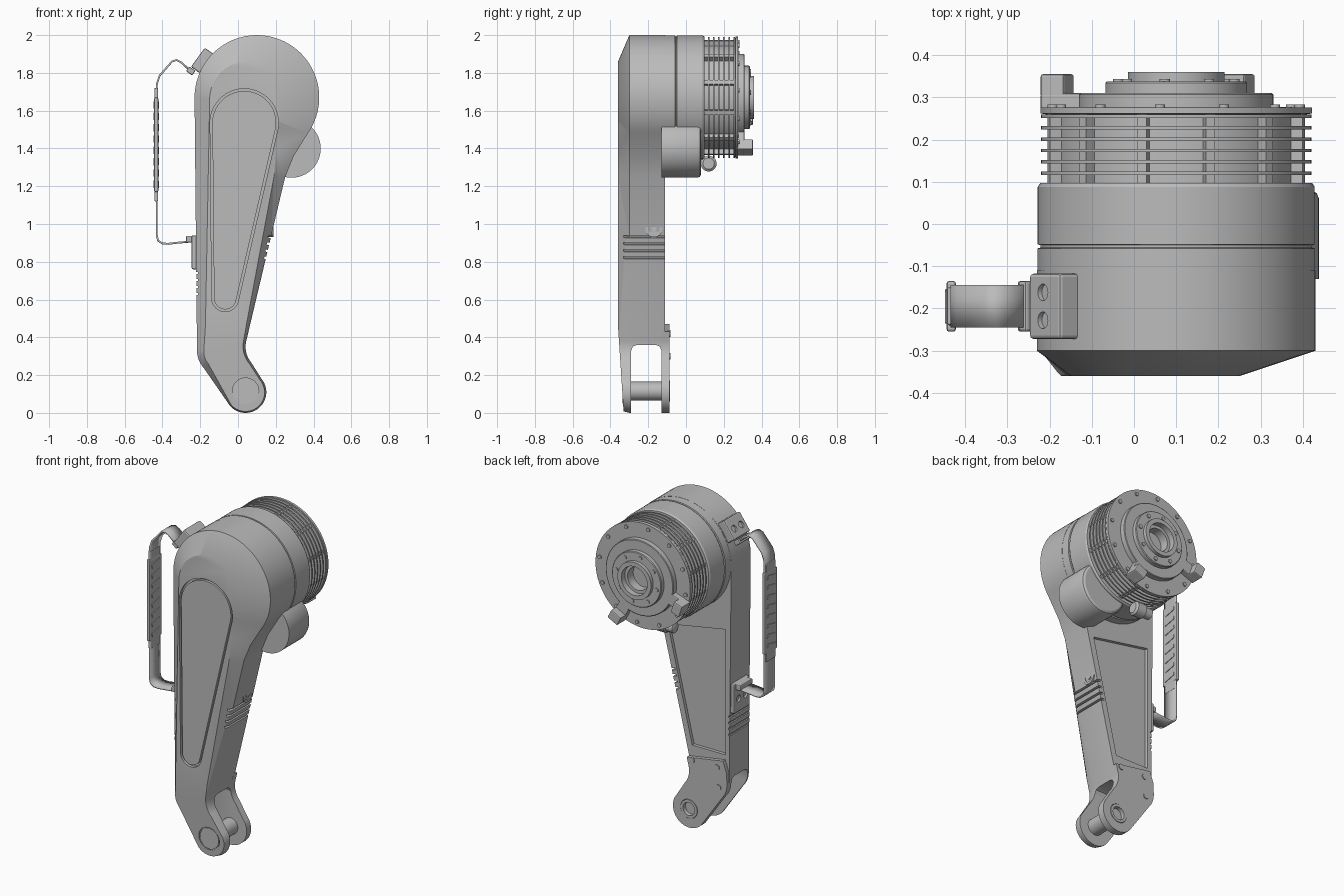
import bpy, bmesh, math
from math import sin, cos, radians, pi
from mathutils import Matrix

if "Cube" in bpy.data.objects:
    bpy.data.objects.remove(bpy.data.objects["Cube"])

grey = bpy.data.materials.new("plain_grey")
grey.use_nodes = True
grey.diffuse_color = (0.5, 0.5, 0.5, 1)
grey.node_tree.nodes["Principled BSDF"].inputs["Base Color"].default_value = (0.5, 0.5, 0.5, 1)
HX, HZ = 0.10, 1.67      # head axis
FX, FZ = 0.04, 0.115     # foot axis


def finish(name, bm, loc=(0, 0, 0), rot=(0, 0, 0)):
    bmesh.ops.remove_doubles(bm, verts=bm.verts, dist=1e-5)
    bmesh.ops.recalc_face_normals(bm, faces=bm.faces)
    me = bpy.data.meshes.new(name)
    bm.to_mesh(me)
    bm.free()
    me.materials.append(grey)
    ob = bpy.data.objects.new(name, me)
    bpy.context.collection.objects.link(ob)
    ob.location, ob.rotation_euler = loc, rot
    return ob


def smooth(ob, angle=30):
    bpy.ops.object.select_all(action='DESELECT')
    ob.select_set(True)
    bpy.context.view_layer.objects.active = ob
    bpy.ops.object.shade_smooth_by_angle(angle=radians(angle))
    return ob


def box(name, size, loc, rot=(0, 0, 0), bevel=0):
    bm = bmesh.new()
    bmesh.ops.create_cube(bm, size=1, matrix=Matrix.Diagonal((*size, 1)))
    if bevel:
        bmesh.ops.bevel(bm, geom=bm.edges[:], offset=bevel, segments=2, profile=0.5, affect='EDGES')
    return finish(name, bm, loc, rot)


def prism(name, pts, y0, y1, front=None, mid=None):
    """Outline in x,z swept from y0 (back) to y1 (front), with an optional chamfered front outline."""
    bm = bmesh.new()
    layers = [(pts, y0)] + ([(pts, mid)] if mid is not None else []) + [(front or pts, y1)]
    rings = [[bm.verts.new((x, y, z)) for x, z in p] for p, y in layers]
    n = len(pts)
    for a, b in zip(rings, rings[1:]):
        for i in range(n):
            bm.faces.new((a[i], a[(i + 1) % n], b[(i + 1) % n], b[i]))
    bm.faces.new(rings[0])
    bm.faces.new(rings[-1])
    return finish(name, bm)


def lathe(name, profile, loc=(0, 0, 0), rot=(0, 0, 0), seg=64):
    """Profile of (radius, y) turned about the y axis."""
    bm = bmesh.new()
    rings = [[bm.verts.new((r * cos(2 * pi * i / seg), y, r * sin(2 * pi * i / seg)))
              for i in range(seg)] for r, y in profile if r > 0]
    for a, b in zip(rings, rings[1:]):
        for i in range(seg):
            bm.faces.new((a[i], a[(i + 1) % seg], b[(i + 1) % seg], b[i]))
    bm.faces.new(rings[0])
    bm.faces.new(rings[-1])
    return smooth(finish(name, bm, loc, rot))


def disc(name, r, y0, y1, x, z, seg=48):
    return lathe(name, [(r, y0), (r, y1)], (x, 0, z), seg=seg)


def cut(ob, *cutters):
    bpy.context.view_layer.update()
    for c in cutters:
        m = ob.modifiers.new("cut", 'BOOLEAN')
        m.operation, m.solver, m.object = 'DIFFERENCE', 'EXACT', c
        bpy.context.view_layer.objects.active = ob
        bpy.ops.object.modifier_apply(modifier=m.name)
        bpy.data.objects.remove(c)


def arc(cx, cz, r, a0, a1, n):
    return [(cx + r * cos(radians(a0 + (a1 - a0) * i / n)),
             cz + r * sin(radians(a0 + (a1 - a0) * i / n))) for i in range(n + 1)]


def arm_outline(head, bend_r, foot_r, waist_r, shoulder):
    lower = arc(-0.08, 0.33, bend_r, 180, 222, 8) + arc(FX, FZ - 0.005, foot_r, 222, 400, 24) \
        + arc(0.17, 0.35, waist_r, 220, 167, 10)
    return arc(*head, -35, 180, 48) + lower + shoulder, lower


def teardrop(grow):
    """Tapered round-ended outline of the front panel."""
    return arc(0.033, 1.535, 0.173 + grow, -10, 176, 32) + arc(-0.068, 0.607, 0.063 + grow, 176, 350, 20)


# Arm housing with chamfered front
outline, lower = arm_outline((HX, HZ, 0.33), 0.137, 0.11, 0.13, [(0.25, 1.25), (0.295, 1.36)])
front, _ = arm_outline((0.05, 1.66, 0.2), 0.095, 0.095, 0.145, [(0.19, 1.25), (0.2, 1.4)])
arm = prism("arm_housing", outline, -0.11, -0.36, front, -0.30)
bm = bmesh.new()
bm.from_mesh(arm.data)
bmesh.ops.bisect_plane(bm, geom=bm.verts[:] + bm.edges[:] + bm.faces[:], plane_co=(0, -0.36, 0.46),
                       plane_no=(0, -0.46, -0.03), clear_outer=True)
bmesh.ops.holes_fill(bm, edges=bm.edges[:], sides=0)
bmesh.ops.recalc_face_normals(bm, faces=bm.faces[:])
bm.to_mesh(arm.data)
bm.free()

# Panel groove, rear recess, fork slot and foot ring groove
cut(arm, prism("panel_cut", teardrop(0.008), -0.342, -0.4),
    prism("rear_cut", [(-0.19, 0.5), (0.035, 0.5), (0.2, 1.2), (-0.19, 1.27)], -0.13, 0),
    box("slot_cut", (1, 0.16, 0.8), (0, -0.21, -0.04), bevel=0.03),
    disc("ring_cut", 0.07, -0.4, -0.329, FX, FZ))
# Side grip grooves on both flanks
for i in range(4):
    cut(arm, box("groove", (0.06, 0.26, 0.012), (0.18 - i * 0.0085, -0.2, 0.93 - i * 0.037), (0, radians(13), 0)),
        box("groove", (0.06, 0.26, 0.012), (-0.242, -0.2, 0.74 - i * 0.037)))
smooth(arm, 25)
smooth(prism("front_panel", teardrop(-0.004), -0.335, -0.358))

# Fork: rear cheek, pin and front cap
cheek = prism("rear_fork_cheek", lower + [(0.056, 0.43), (-0.19, 0.47), (-0.215, 0.4)], -0.127, -0.087)
cut(cheek, disc("bore", 0.058, -0.112, 0, FX, FZ))
smooth(cheek)
disc("fork_pin", 0.05, -0.31, -0.11, FX, FZ)
disc("front_pin_cap", 0.064, -0.30, -0.336, FX, FZ)
lathe("pin_collar", [(0.056, -0.112), (0.056, -0.085), (0.04, -0.085), (0.04, -0.111)], (FX, 0, FZ))
for x, z in [(-0.15, 0.42), (0.02, 0.42), (-0.16, 0.3)]:
    disc("cheek_screw", 0.018, -0.1, -0.082, x, z, 16)

# Round screw boss on the left flank
lathe("flank_boss", [(0.045, -0.02), (0.045, 0.012), (0.03, 0.012), (0.03, 0.006), (0.015, 0.006), (0.015, 0.012)],
      (0.175, -0.17, 0.975), (0, radians(13), -pi / 2), 32)

# Head drum and motor ring
lathe("head_drum", [(0.329, -0.2), (0.329, -0.058), (0.322, -0.056), (0.322, -0.05), (0.328, -0.048),
                    (0.328, 0.088), (0.322, 0.097), (0.29, 0.097)], (HX, 0, HZ), seg=96)
lathe("motor_core", [(0.285, 0.08), (0.285, 0.27)], (HX, 0, HZ), seg=96)
for i in range(6):
    disc("cooling_fin", 0.32, 0.116 + i * 0.027, 0.124 + i * 0.027, HX, HZ, 96)
for i in range(12):
    a = radians(i * 30 + 15)
    box("fin_rib", (0.035, 0.18, 0.022), (HX + 0.295 * cos(a), 0.18, HZ + 0.295 * sin(a)), (0, -a, 0))

# Stepped output flange with open bore
lathe("output_flange", [(0.28, 0.255), (0.322, 0.262), (0.322, 0.276), (0.23, 0.277), (0.23, 0.307), (0.226, 0.31),
                        (0.168, 0.31), (0.168, 0.334), (0.164, 0.338), (0.114, 0.338), (0.114, 0.36),
                        (0.088, 0.36), (0.088, 0.325), (0.07, 0.325), (0.07, 0.27)], (HX, 0, HZ), seg=96)
for count, radius, size, y in [(12, 0.295, 0.012, 0.277), (8, 0.14, 0.012, 0.338)]:
    for i in range(count):
        a = 2 * pi * (i + 0.25) / count
        disc("flange_bolt", size, y - 0.01, y + 0.006, HX + radius * cos(a), HZ + radius * sin(a), 12)

# Stop tabs on the flange
for deg in (-160, -62):
    a = radians(deg)
    for r, length, y0, y1 in [(0.27, 0.12, 0.27, 0.31), (0.3, 0.06, 0.3, 0.355)]:
        box("stop_tab", (length, y1 - y0, 0.075), (HX + r * cos(a), (y0 + y1) / 2, HZ + r * sin(a)),
            (0, -a, 0), 0.006)

# Side bulge and cable connector under the head
lathe("side_bulge", [(0.155, -0.13), (0.155, 0.06), (0.15, 0.073), (0.138, 0.08)], (0.283, 0, 1.40))
lathe("cable_connector", [(0.03, -0.07), (0.042, -0.06), (0.042, 0), (0.032, 0.005), (0.032, 0.05), (0.022, 0.055)],
      (0.04, 0.12, 1.32), (0, 0, pi / 2), 24)


# Handle brackets with paired screw holes
def bracket(name, thick, tall, loc, angle):
    ob = box(name, (thick, 0.155, tall), (0, 0, 0), bevel=0.008)
    cut(ob, *[lathe("hole", [(0.02, -0.05), (0.02, 0)], (-thick / 2 + 0.012, y, -tall * 0.05), (0, 0, -pi / 2), 20)
              .evaluated_get(bpy.context.evaluated_depsgraph_get()).original for y in (-0.033, 0.033)])
    ob.location, ob.rotation_euler = loc, (0, radians(angle), 0)


bracket("upper_bracket", 0.06, 0.125, (-0.188, -0.195, 1.865), 36)
bracket("lower_bracket", 0.03, 0.18, (-0.23, -0.195, 0.85), 0)
box("upper_hinge", (0.04, 0.12, 0.03), (-0.25, -0.195, 1.81), (0, radians(36), 0), 0.006)
box("lower_hinge", (0.05, 0.12, 0.035), (-0.25, -0.195, 0.92), bevel=0.006)

# Handle strap
path = [(-0.24, 1.80), (-0.30, 1.855), (-0.325, 1.868), (-0.35, 1.86), (-0.415, 1.785), (-0.43, 1.74),
        (-0.43, 0.94), (-0.423, 0.912), (-0.4, 0.897), (-0.37, 0.895), (-0.33, 0.9), (-0.24, 0.908)]
bm = bmesh.new()
rows = [[bm.verts.new((x, y, z)) for y in (-0.245, -0.145)] for x, z in path]
for a, b in zip(rows, rows[1:]):
    bm.faces.new((a[0], a[1], b[1], b[0]))
strap = finish("handle_strap", bm)
solid = strap.modifiers.new("thickness", 'SOLIDIFY')
solid.thickness, solid.offset = 0.01, 0
smooth(strap, 40)

# Ribbed grip pad
box("handle_grip", (0.02, 0.09, 0.60), (-0.433, -0.195, 1.42), bevel=0.005)
box("handle_grip_pad", (0.022, 0.12, 0.50), (-0.433, -0.195, 1.42), bevel=0.006)
for i in range(8):
    for x in (-0.444, -0.422):
        box("grip_rib", (0.008, 0.08, 0.024), (x, -0.195, 1.21 + i * 0.06), (radians(12), 0, 0), 0.003)
